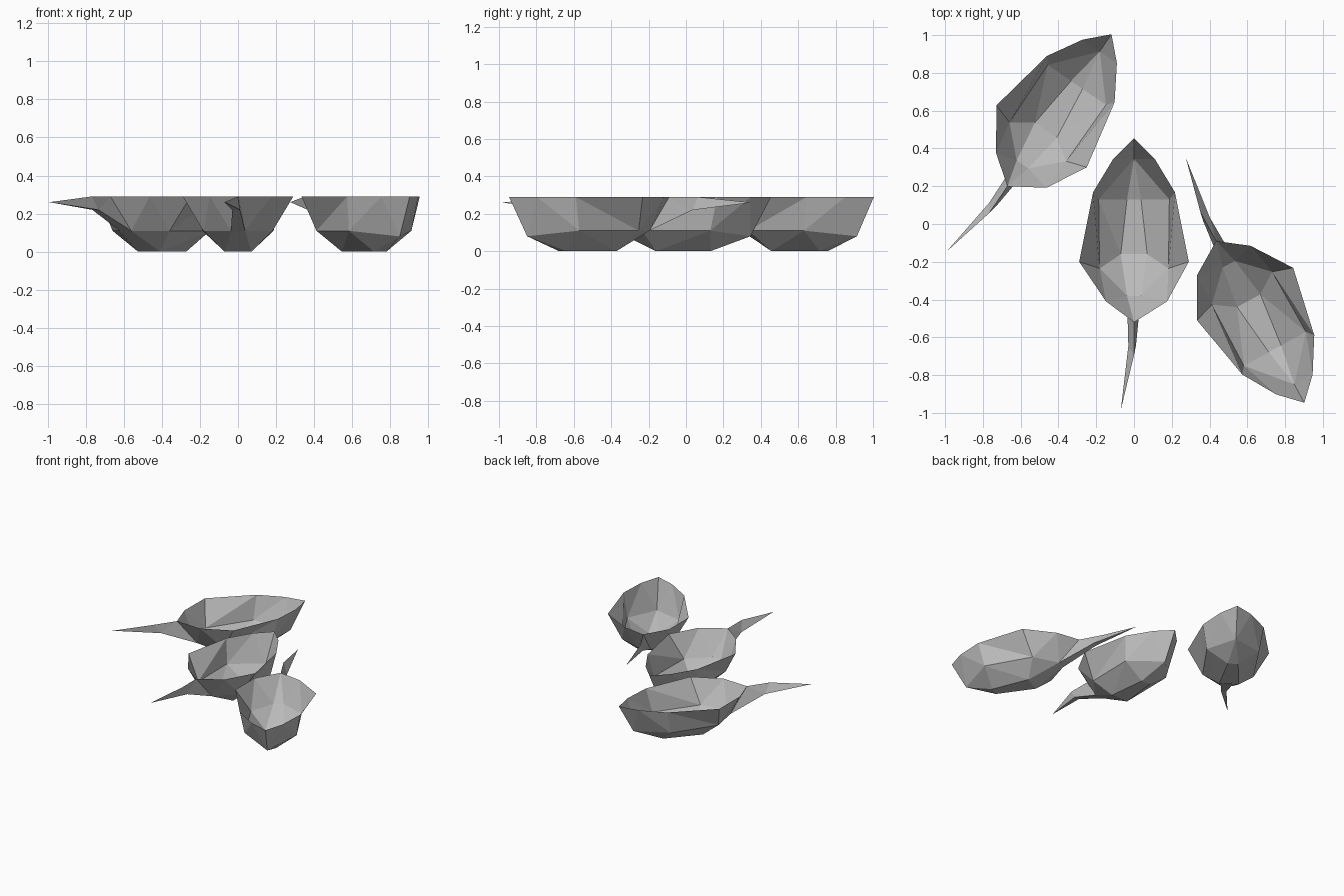
import bpy, bmesh
from math import radians
from mathutils import Matrix

cube = bpy.data.objects.get("Cube")
if cube:
    bpy.data.objects.remove(cube, do_unlink=True)

mat = bpy.data.materials.new("stone grey")
mat.use_nodes = True
GREY = (0.5, 0.5, 0.5, 1)
mat.diffuse_color = GREY
mat.node_tree.nodes["Principled BSDF"].inputs["Base Color"].default_value = GREY

RIM, MID = 0.29, 0.11

# Named points down the centre line; y is measured from the stem joint
CENTRE = {
    "point": (0, 0.975, RIM),
    "keel": (0, 0.865, 0.08),
    "joint": (0, 0, RIM),
    "stalk_top": (0, -0.175, RIM),
    "stalk_tip": (-0.07, -0.465, 0.26),
}
# Points that exist on both sides
PAIRED = {
    "rim_a": (0.11, 0.865, RIM),
    "rim_b": (0.217, 0.687, RIM),
    "rim_c": (0.29, 0.32, RIM),
    "rim_d": (0.175, 0.11, RIM),
    "mid_a": (0.187, 0.65, MID),
    "mid_b": (0.182, 0.285, MID),
    "mid_c": (0.037, 0.14, MID),
    "base_a": (0.037, 0.65, 0),
    "base_b": (0.07, 0.36, 0),
    "stalk": (0.01, -0.125, 0.22),
}
# Left points that are not plain mirror images
LEFT = {"rim_d": (-0.148, 0.11, RIM), "stalk": (-0.03, -0.125, 0.22)}

# Faces repeated on each side of the bowl
SIDE = ["point rim_a keel", "rim_a rim_b mid_a", "rim_a mid_a keel",
        "keel mid_a base_a", "rim_b rim_c mid_b", "rim_b mid_b mid_a",
        "rim_c rim_d mid_b", "rim_d joint mid_c", "rim_d mid_c mid_b",
        "mid_b mid_c base_b", "mid_a mid_b base_b", "mid_a base_b base_a"]
# Centre strip: a plus or minus picks the side
FLOOR = ["base_a+ base_b+ base_b- base_a-", "keel base_a+ base_a-",
         "base_b+ mid_c+ mid_c- base_b-", "joint mid_c- mid_c+"]
STALK_SIDE = ["joint mid_c stalk", "joint stalk stalk_top",
              "stalk_top stalk stalk_tip"]
STALK_UNDER = ["mid_c+ mid_c- stalk- stalk+", "stalk+ stalk- stalk_tip"]


def build(name, side_faces, middle_faces, x, y, turn):
    bm = bmesh.new()
    verts = {}

    def vert(key):
        if key not in verts:
            stem, sign = key.rstrip("+-"), key[-1]
            if stem in CENTRE:
                co = CENTRE[stem]
            elif sign == "+":
                co = PAIRED[stem]
            else:
                px, py, pz = PAIRED[stem]
                co = LEFT.get(stem, (-px, py, pz))
            verts[key] = bm.verts.new(co)
        return verts[key]

    for face in side_faces:
        for sign in "+-":
            keys = [k if k in CENTRE else k + sign for k in face.split()]
            if sign == "-":
                keys.reverse()
            bm.faces.new([vert(k) for k in keys])
    for face in middle_faces:
        bm.faces.new([vert(k) for k in face.split()])
    bmesh.ops.recalc_face_normals(bm, faces=bm.faces)
    bm.transform(Matrix.Translation((x, y, 0)) @ Matrix.Rotation(radians(turn), 4, "Z"))
    mesh = bpy.data.meshes.new(name)
    bm.to_mesh(mesh)
    bm.free()
    mesh.materials.append(mat)
    bpy.context.collection.objects.link(bpy.data.objects.new(name, mesh))


# Three leaf bowls, each with its stalk
for label, x, y, turn in [("middle", 0, -0.52, 0),
                          ("back_right", -0.67, 0.2, -34.4),
                          ("front_left", 0.435, -0.09, -151.4)]:
    build(label + "_leaf_bowl", SIDE, FLOOR, x, y, turn)
    build(label + "_leaf_stalk", STALK_SIDE, STALK_UNDER, x, y, turn)
